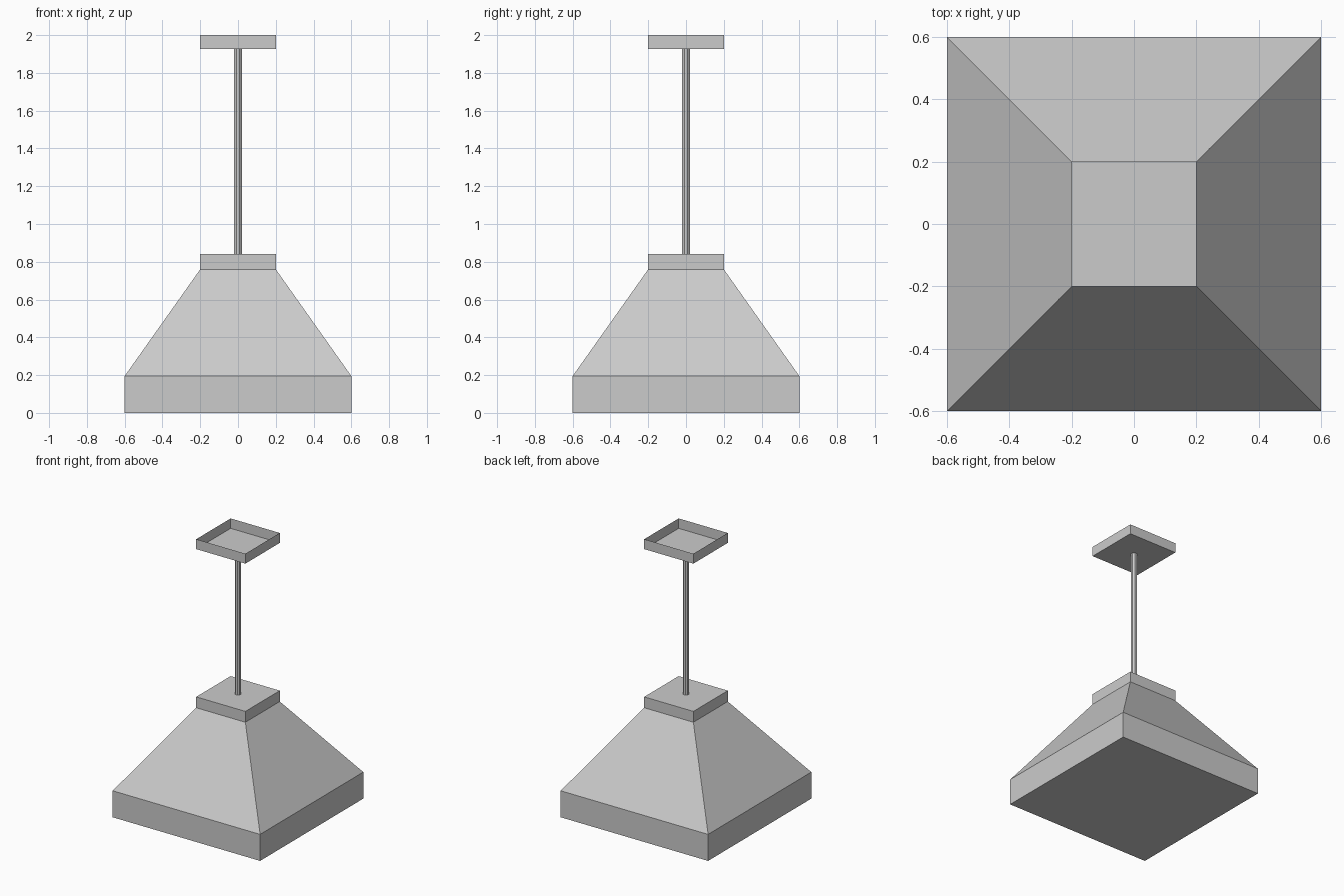
import bpy
import bmesh
import math

if "Cube" in bpy.data.objects:
    bpy.data.objects.remove(bpy.data.objects["Cube"], do_unlink=True)

# Single plain grey finish
grey = bpy.data.materials.new("light_grey")
grey.use_nodes = True
colour = (0.6, 0.6, 0.6, 1)
grey.diffuse_color = colour
grey.node_tree.nodes["Principled BSDF"].inputs["Base Color"].default_value = colour


def loft(name, sections, sides=4, open_top=False):
    """Stack regular rings of (half width, height) into a flat-faced solid."""
    bm = bmesh.new()
    rings = []
    for half, z in sections:
        radius = half / math.cos(math.pi / sides)
        angles = [math.tau * (i + 0.5) / sides for i in range(sides)]
        rings.append([bm.verts.new((radius * math.cos(a), radius * math.sin(a), z))
                      for a in angles])
    for low, high in zip(rings, rings[1:]):
        for i in range(sides):
            j = (i + 1) % sides
            bm.faces.new((low[i], low[j], high[j], high[i]))
    bm.faces.new(list(reversed(rings[0])))
    if not open_top:
        bm.faces.new(rings[-1])
    mesh = bpy.data.meshes.new(name)
    bm.to_mesh(mesh)
    bm.free()
    mesh.materials.append(grey)
    obj = bpy.data.objects.new(name, mesh)
    bpy.context.collection.objects.link(obj)
    return obj


# Square lamp shade: upright rim, then sloping sides
loft("shade", [(0.6, 0), (0.6, 0.195), (0.2, 0.76)])

# Block on top of the shade
loft("collar", [(0.2, 0.76), (0.2, 0.84)])

# Thin hanging rod
loft("rod", [(0.02, 0.84), (0.02, 1.927)], sides=8)

# Ceiling mount: thin-walled tray, open upward
loft("ceiling_mount", [(0.2, 1.927), (0.2, 2.0)], open_top=True)
